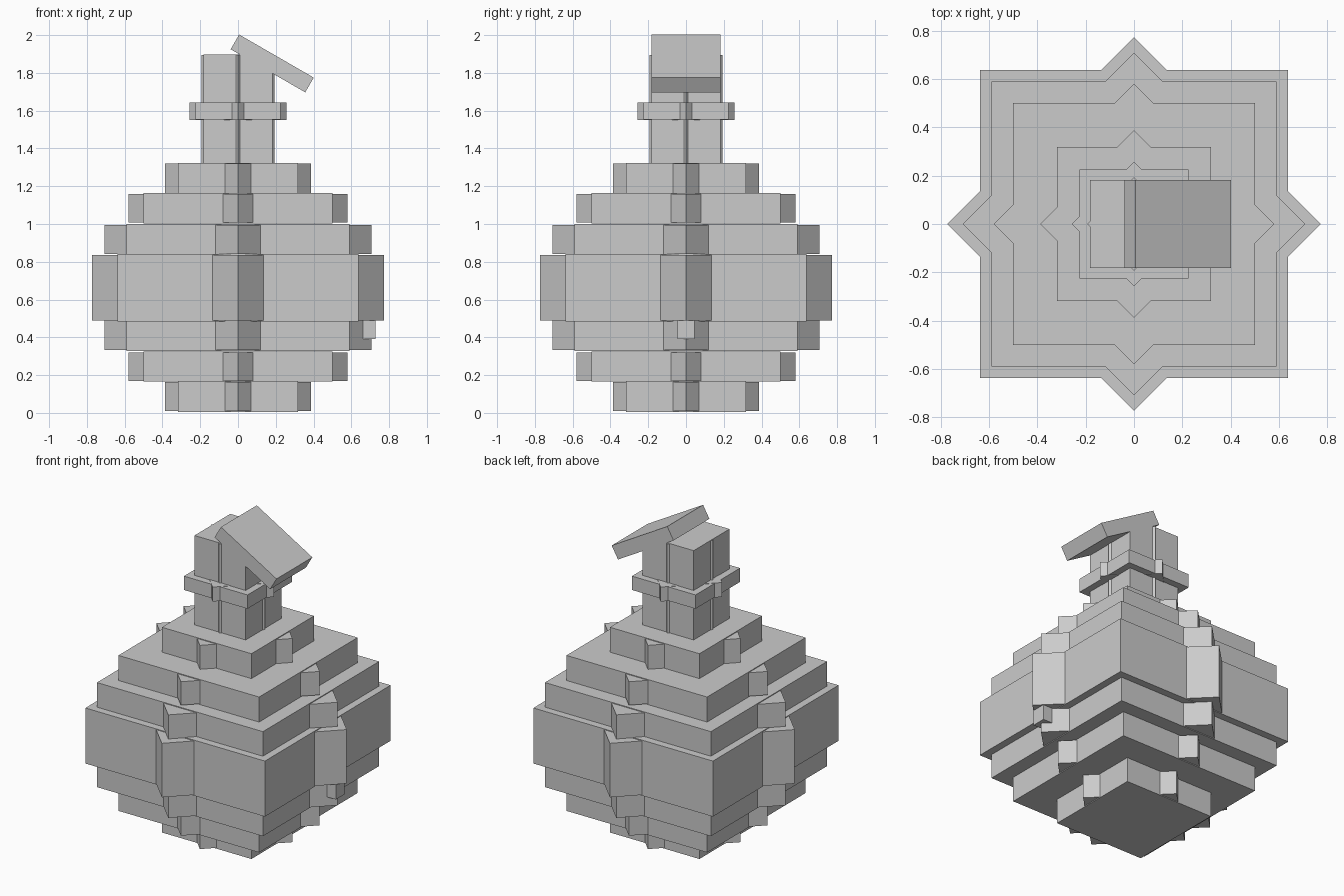
import bpy, bmesh, math
from mathutils import Matrix, Vector

if "Cube" in bpy.data.objects:
    bpy.data.objects.remove(bpy.data.objects["Cube"])

clay = bpy.data.materials.new("clay_grey")
clay.diffuse_color = (0.6, 0.6, 0.6, 1)
clay.use_nodes = True
clay.node_tree.nodes["Principled BSDF"].inputs["Base Color"].default_value = clay.diffuse_color


def box(name, lo, hi, turn=0.0, axis='Z'):
    """Box between two corners, turned about its own centre."""
    lo, hi = Vector(lo), Vector(hi)
    bm = bmesh.new()
    bmesh.ops.create_cube(bm, size=1)
    bmesh.ops.transform(bm, matrix=Matrix.Diagonal((*(hi - lo), 1)), verts=bm.verts)
    bmesh.ops.rotate(bm, matrix=Matrix.Rotation(turn, 3, axis), verts=bm.verts)
    me = bpy.data.meshes.new(name)
    bm.to_mesh(me)
    bm.free()
    me.materials.append(clay)
    ob = bpy.data.objects.new(name, me)
    ob.location = (lo + hi) / 2
    bpy.context.collection.objects.link(ob)
    return ob


def star_tier(name, half, point, z0, z1, inset=0.005):
    """Square slab crossed by a slightly shorter slab turned 45 degrees."""
    box(name, (-half, -half, z0), (half, half, z1))
    h = point / math.sqrt(2)
    box(name + "_corners", (-h, -h, z0 + inset), (h, h, z1 - inset), math.radians(45))


# Stepped round body, bottom to top
tiers = [(0.318, 0.387, 0.005, 0.168), (0.50, 0.58, 0.165, 0.326),
         (0.59, 0.708, 0.328, 0.493), (0.638, 0.773, 0.485, 0.842),
         (0.59, 0.708, 0.835, 1.0), (0.50, 0.58, 1.003, 1.164),
         (0.318, 0.387, 1.16, 1.324)]
for i, t in enumerate(tiers):
    star_tier(f"body_tier_{i + 1}", *t)

# Neck and its collar
star_tier("neck", 0.182, 0.193, 1.30, 1.898, 0.002)
star_tier("collar", 0.226, 0.257, 1.553, 1.642, -0.002)

# Tilted lid resting on the neck
box("lid", (-0.047, -0.182, 1.805), (0.409, 0.182, 1.895), math.radians(30), 'Y')

# Small tap block on the right side
box("tap", (0.635, -0.045, 0.392), (0.727, 0.045, 0.572))
